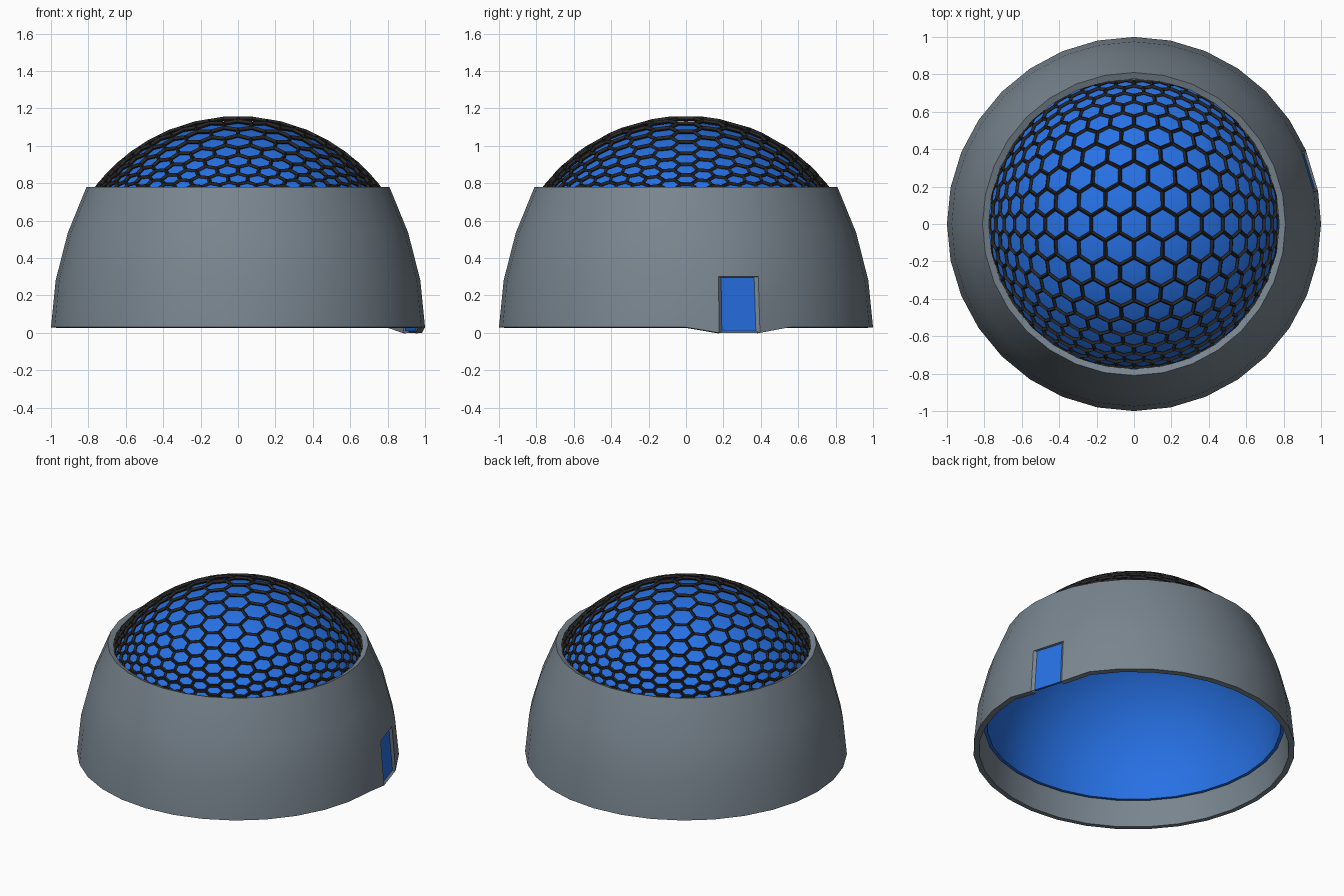
import bpy, bmesh, math
from mathutils import Vector

if "Cube" in bpy.data.objects:
    bpy.data.objects.remove(bpy.data.objects["Cube"])

SEG = 32
STEP = 2 * math.pi / SEG
CZ = 0.197  # height of the dome's sphere centre


def material(name, color):
    m = bpy.data.materials.new(name)
    m.diffuse_color = color
    m.use_nodes = True
    m.node_tree.nodes["Principled BSDF"].inputs["Base Color"].default_value = m.diffuse_color
    return m


def make_object(name, bm, mat):
    bmesh.ops.recalc_face_normals(bm, faces=bm.faces)
    me = bpy.data.meshes.new(name)
    bm.to_mesh(me)
    bm.free()
    ob = bpy.data.objects.new(name, me)
    bpy.context.collection.objects.link(ob)
    me.materials.append(mat)
    return ob


def activate(ob):
    bpy.ops.object.select_all(action='DESELECT')
    ob.select_set(True)
    bpy.context.view_layer.objects.active = ob


def solidify(ob, thickness):
    # thicken an open shell inward, then apply so its rims shade sharp
    me = ob.data
    p = max(me.polygons, key=lambda q: q.center.xy.length)
    if p.normal.xy.dot(p.center.xy) < 0:
        me.flip_normals()
    m = ob.modifiers.new("thickness", 'SOLIDIFY')
    m.thickness = thickness
    m.offset = -1
    m.use_even_offset = True
    activate(ob)
    bpy.ops.object.modifier_apply(modifier=m.name)
    bpy.ops.object.shade_smooth_by_angle(angle=math.radians(30))


blue = material("blue", (0.02, 0.165, 0.78, 1))
black = material("black", (0.02, 0.02, 0.02, 1))
slate = material("slate", (0.19, 0.235, 0.275, 1))

# curved wall with a doorway in one segment
profile = [(1.0, 0.03), (0.975, 0.28), (0.91, 0.535), (0.81, 0.78)]
bm = bmesh.new()
rings = [[bm.verts.new((r * math.cos(i * STEP), r * math.sin(i * STEP), z))
          for i in range(SEG)] for r, z in profile]
for k in range(len(rings) - 1):
    for i in range(SEG):
        if k == 0 and i == 1:
            continue
        j = (i + 1) % SEG
        bm.faces.new((rings[k][i], rings[k][j], rings[k + 1][j], rings[k + 1][i]))
for i, turn in ((1, -0.018), (2, 0.014)):
    a = i * STEP + turn
    for ring, r, z in ((rings[0], 1.0, 0.0), (rings[1], 0.977, 0.30)):
        ring[i].co = (r * math.cos(a), r * math.sin(a), z)
outer = [rings[0][1].co.copy(), rings[0][2].co.copy(),
         rings[1][2].co.copy(), rings[1][1].co.copy()]
wall = make_object("wall", bm, slate)
solidify(wall, 0.036)

# door frame and recessed blue door
across = (outer[1] - outer[0]).normalized()
recess = Vector((across.y, -across.x, 0)) * -0.014
panel = [c + recess + across * s * 0.019 + Vector((0, 0, dz))
         for c, s, dz in zip(outer, (1, -1, -1, 1), (0.01, 0.01, -0.003, -0.003))]
bm = bmesh.new()
o = [bm.verts.new(c) for c in outer]
n = [bm.verts.new(c) for c in panel]
for i in range(4):
    j = (i + 1) % 4
    bm.faces.new((o[i], o[j], n[j], n[i]))
make_object("door_frame", bm, slate)
bm = bmesh.new()
bm.faces.new([bm.verts.new(c) for c in panel])
solidify(make_object("door", bm, blue), 0.015)

# hollow glass dome
bm = bmesh.new()
bmesh.ops.create_uvsphere(bm, u_segments=SEG, v_segments=24, radius=0.935)
bmesh.ops.delete(bm, geom=[v for v in bm.verts if v.co.z < -0.001], context='VERTS')
dome = make_object("dome", bm, blue)
dome.location.z = CZ
solidify(dome, 0.022)

# hexagon lattice: flat honeycomb cast onto the sphere
P = 0.165
bm = bmesh.new()
for j in range(-12, 13):
    for i in range(-18, 19):
        cx, cy = P * (i + (j % 2) / 2), P * math.sqrt(3) / 2 * j
        if math.hypot(cx, cy) > 1.38:
            continue
        corners = []
        for k in range(6):
            a = math.radians(30 + 60 * k)
            d = Vector((cx + P / math.sqrt(3) * math.cos(a),
                        cy + P / math.sqrt(3) * math.sin(a), 1))
            corners.append(bm.verts.new(d.normalized() * 0.951))
        bm.faces.new(corners)
bmesh.ops.remove_doubles(bm, verts=bm.verts, dist=0.001)
lattice = make_object("hexagon_lattice", bm, black)
lattice.location.z = CZ
w = lattice.modifiers.new("struts", 'WIREFRAME')
w.thickness = 0.024
w.offset = 0
w.use_even_offset = False
w.use_boundary = True
w.use_replace = True
